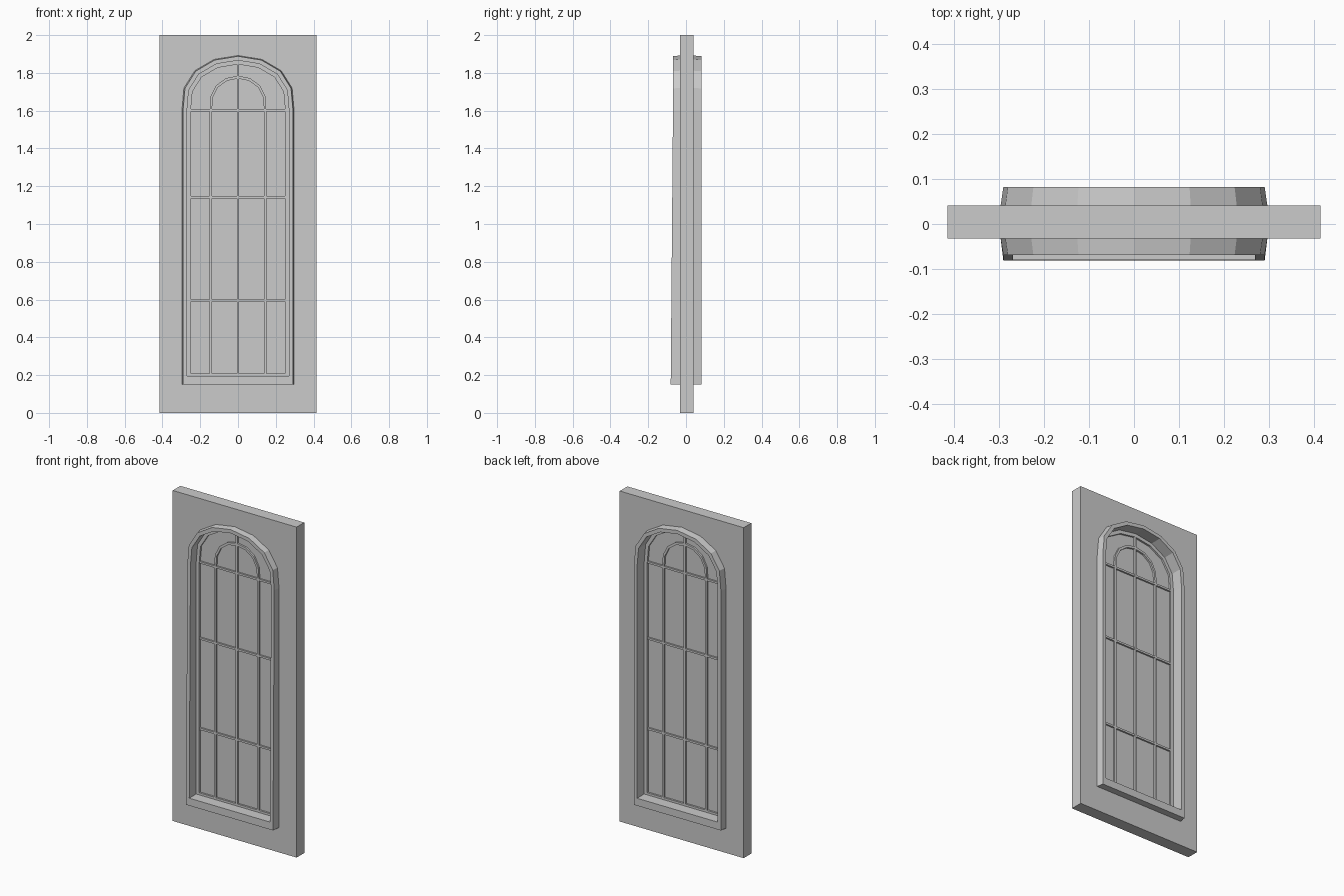
import bpy
import bmesh

if "Cube" in bpy.data.objects:
    bpy.data.objects.remove(bpy.data.objects["Cube"])

# One plain grey for everything
grey = bpy.data.materials.new("plain grey")
grey.use_nodes = True
grey.diffuse_color = (0.6, 0.6, 0.6, 1)
grey.node_tree.nodes["Principled BSDF"].inputs["Base Color"].default_value = grey.diffuse_color

SPRING, FRONT, BACK = 1.6, -0.032, 0.041
# Half arch as fractions of half width and rise
ARCH = [(1, 0), (0.965, 0.41), (0.77, 0.725), (0.425, 0.93), (0, 1)]


def finish(name, bm):
    bmesh.ops.recalc_face_normals(bm, faces=bm.faces)
    mesh = bpy.data.meshes.new(name)
    bm.to_mesh(mesh)
    bm.free()
    mesh.materials.append(grey)
    obj = bpy.data.objects.new(name, mesh)
    bpy.context.collection.objects.link(obj)
    return obj


def arch(half, top, bottom=None):
    """Arched outline in x, z; closed at the bottom when one is given."""
    right = [(half * u, SPRING + (top - SPRING) * v) for u, v in ARCH]
    if bottom is not None:
        right.insert(0, (half, bottom))
    return right + [(-x, z) for x, z in reversed(right[:-1])]


def loft(name, sections, closed=True):
    """Join a ring of matching outlines; each is a list of x, y, z points."""
    bm = bmesh.new()
    rows = [[bm.verts.new(p) for p in s] for s in sections]
    count = len(rows[0])
    for a, b in zip(rows, rows[1:] + rows[:1]):
        for i in range(count if closed else count - 1):
            j = (i + 1) % count
            bm.faces.new((a[i], a[j], b[j], b[i]))
    if not closed:
        for end in (0, -1):
            bm.faces.new([r[end] for r in rows])
    return finish(name, bm)


def at(outline, y):
    return [(x, y(z) if callable(y) else y, z) for x, z in outline]


def plate(name, loops, y0, y1):
    """Flat panel with optional holes, given thickness along y."""
    bm = bmesh.new()
    edges = []
    for loop in loops:
        vs = [bm.verts.new((x, y0, z)) for x, z in loop]
        edges += [bm.edges.new((v, vs[i - 1])) for i, v in enumerate(vs)]
    bmesh.ops.triangle_fill(bm, edges=edges, use_beauty=True)
    out = bmesh.ops.extrude_face_region(bm, geom=bm.faces[:], use_keep_orig=True)
    moved = [g for g in out["geom"] if isinstance(g, bmesh.types.BMVert)]
    bmesh.ops.translate(bm, verts=moved, vec=(0, y1 - y0, 0))
    return finish(name, bm)


def bar(name, x0, x1, z0, z1, depth):
    return plate(name, [[(x0, z0), (x1, z0), (x1, z1), (x0, z1)]], -depth, depth)


def face_y(z):
    """Front of the surround leans forward towards the sill."""
    return -0.069 - 0.012 * max(0, (SPRING - z) / (SPRING - 0.15))


# Wall panel with arched opening
wall = [(-0.415, 0), (0.415, 0), (0.415, 2), (-0.415, 2)]
plate("wall_panel", [wall, arch(0.28, 1.875, 0.17)], FRONT, BACK)

# Arched surround, flared slightly where it meets the wall
inner = arch(0.27, 1.866, 0.195)
rim = arch(0.291, 1.888, 0.15)
foot = arch(0.297, 1.892, 0.15)
loft("window_surround", [at(inner, face_y), at(rim, face_y), at(foot, FRONT),
                         at(foot, BACK), at(rim, 0.082), at(inner, 0.082)])

# Pane and the sash around it
plate("window_pane", [arch(0.272, 1.867, 0.19)], -0.003, 0.003)
sash_out, sash_in = arch(0.271, 1.867, 0.194), arch(0.25, 1.845, 0.208)
loft("window_sash", [at(sash_in, -0.014), at(sash_out, -0.014),
                     at(sash_out, 0.014), at(sash_in, 0.014)])

# Glazing bars
for side, x in (("right", -0.144), ("left", 0.144)):
    bar(side + "_upright_bar", x - 0.006, x + 0.006, 0.205, SPRING, 0.014)
bar("centre_upright_bar", -0.006, 0.006, 0.205, 1.85, 0.015)
for name, z in (("lower", 0.595), ("middle", 1.141), ("upper", 1.602)):
    bar(name + "_cross_bar", -0.252, 0.252, z - 0.006, z + 0.006, 0.013)

# Small inner arch
big, small = arch(0.15, 1.785), arch(0.138, 1.77)
loft("inner_arch_bar", [at(small, -0.014), at(big, -0.014),
                        at(big, 0.014), at(small, 0.014)], closed=False)
